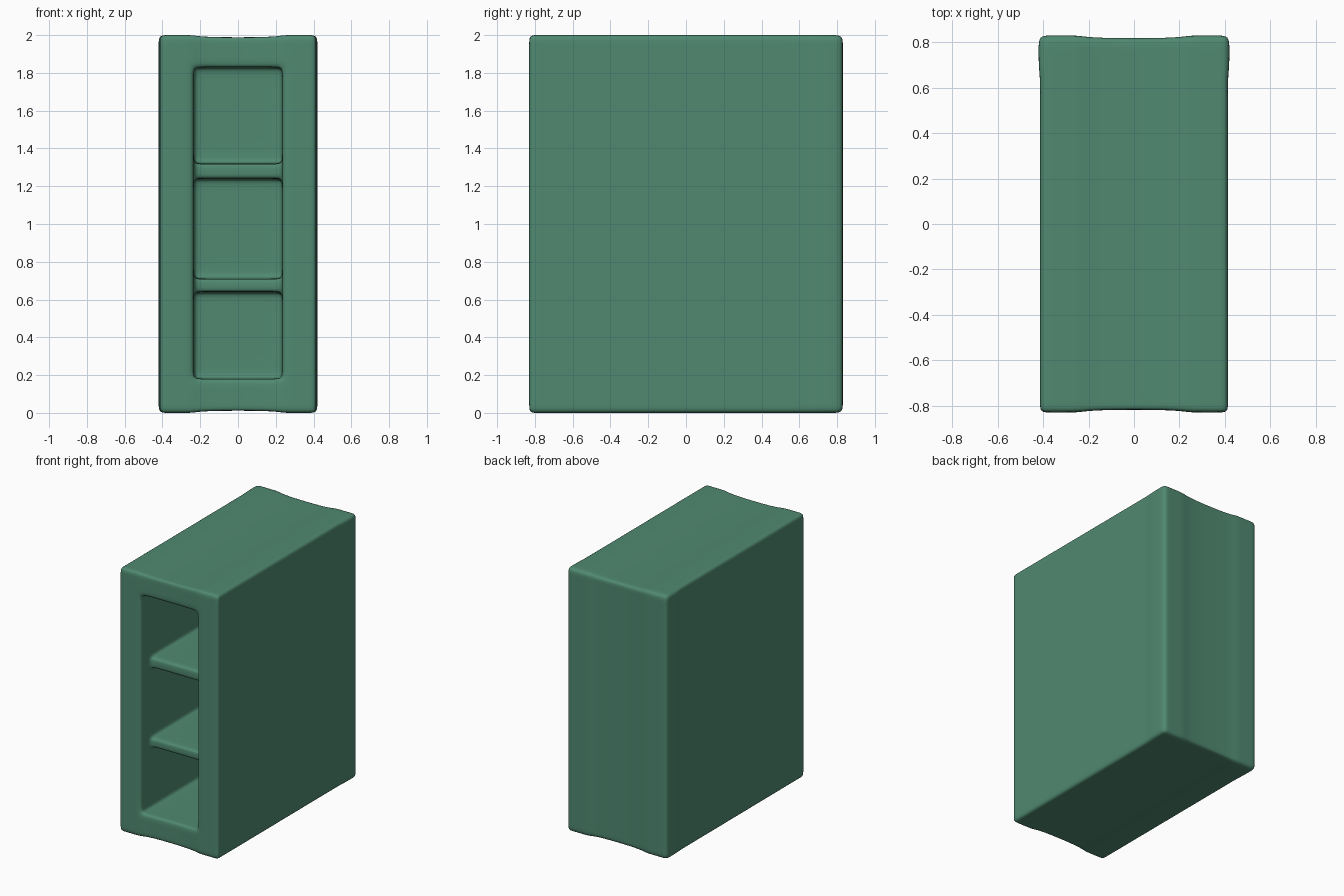
import bpy
import bmesh
from itertools import product

if "Cube" in bpy.data.objects:
    bpy.data.objects.remove(bpy.data.objects["Cube"], do_unlink=True)

# Painted green
green = bpy.data.materials.new("soft green")
green.use_nodes = True
colour = (0.08, 0.25, 0.165, 1)
green.diffuse_color = colour
green.node_tree.nodes["Principled BSDF"].inputs["Base Color"].default_value = colour

# Main dimensions
HALF_W, HALF_D, HEIGHT = 0.42, 0.83, 2.0
OPEN_W = 0.235
SHELF_FRONT, INNER_BACK = -0.71, 0.64
BAYS = [(0.18, 0.64), (0.71, 1.24), (1.32, 1.83)]


def mirrored(values):
    return sorted([-v for v in values] + list(values))


# Grid lines: each wall plus support loops that keep the rounding tight
xs = mirrored([OPEN_W - 0.055, OPEN_W, 0.3, 0.37, HALF_W])
ys = [-HALF_D, -HALF_D + 0.04, SHELF_FRONT, SHELF_FRONT + 0.04,
      INNER_BACK - 0.06, INNER_BACK, 0.7, 0.77, HALF_D]
zs = {0, 0.05, 0.12, HEIGHT - 0.11, HEIGHT - 0.05, HEIGHT}
for low, high in BAYS:
    zs |= {low, low + 0.05, high - 0.05, high}
for lower, upper in zip(BAYS, BAYS[1:]):
    zs.add((lower[1] + upper[0]) / 2)
zs = sorted(zs)
lines = (xs, ys, zs)


def solid(cell):
    """Whether a grid cell belongs to the walls or shelves."""
    if any(c < 0 or c >= len(l) - 1 for c, l in zip(cell, lines)):
        return False
    x, y, z = [(l[c] + l[c + 1]) / 2 for c, l in zip(cell, lines)]
    if abs(x) > OPEN_W or y > INNER_BACK or not BAYS[0][0] < z < BAYS[-1][1]:
        return True
    in_bay = any(low < z < high for low, high in BAYS)
    return not in_bay and y > SHELF_FRONT


def dished(x, y, z):
    """Sink the middle of the outer panels slightly; swell the rear corners."""
    if abs(x) < 0.2:
        z += 0.012 * ((z == 0) - (z == HEIGHT))
        y += 0.012 * ((y == -HALF_D) - (y == HALF_D))
    if abs(x) == HALF_W and y < 0.65:
        x *= 0.985
    return x, y, z


# Skin of the solid cells
bm = bmesh.new()
verts = {}


def vert(key):
    if key not in verts:
        verts[key] = bm.verts.new(dished(*[l[k] for k, l in zip(key, lines)]))
    return verts[key]


for cell in product(*[range(len(l) - 1) for l in lines]):
    if not solid(cell):
        continue
    for axis, side in product(range(3), (0, 1)):
        near = list(cell)
        near[axis] += 2 * side - 1
        if solid(near):
            continue
        loop = []
        for u, v in ((0, 0), (1, 0), (1, 1), (0, 1)):
            key = list(cell)
            key[axis] += side
            key[(axis + 1) % 3] += u
            key[(axis + 2) % 3] += v
            loop.append(vert(tuple(key)))
        bm.faces.new(loop if side else loop[::-1])

bmesh.ops.recalc_face_normals(bm, faces=bm.faces)
for face in bm.faces:
    face.smooth = True
mesh = bpy.data.meshes.new("shelf_cabinet")
bm.to_mesh(mesh)
bm.free()
mesh.materials.append(green)

# Cabinet with soft rounded edges
cabinet = bpy.data.objects.new("shelf_cabinet", mesh)
bpy.context.collection.objects.link(cabinet)
rounding = cabinet.modifiers.new("rounding", "SUBSURF")
rounding.levels = rounding.render_levels = 2
